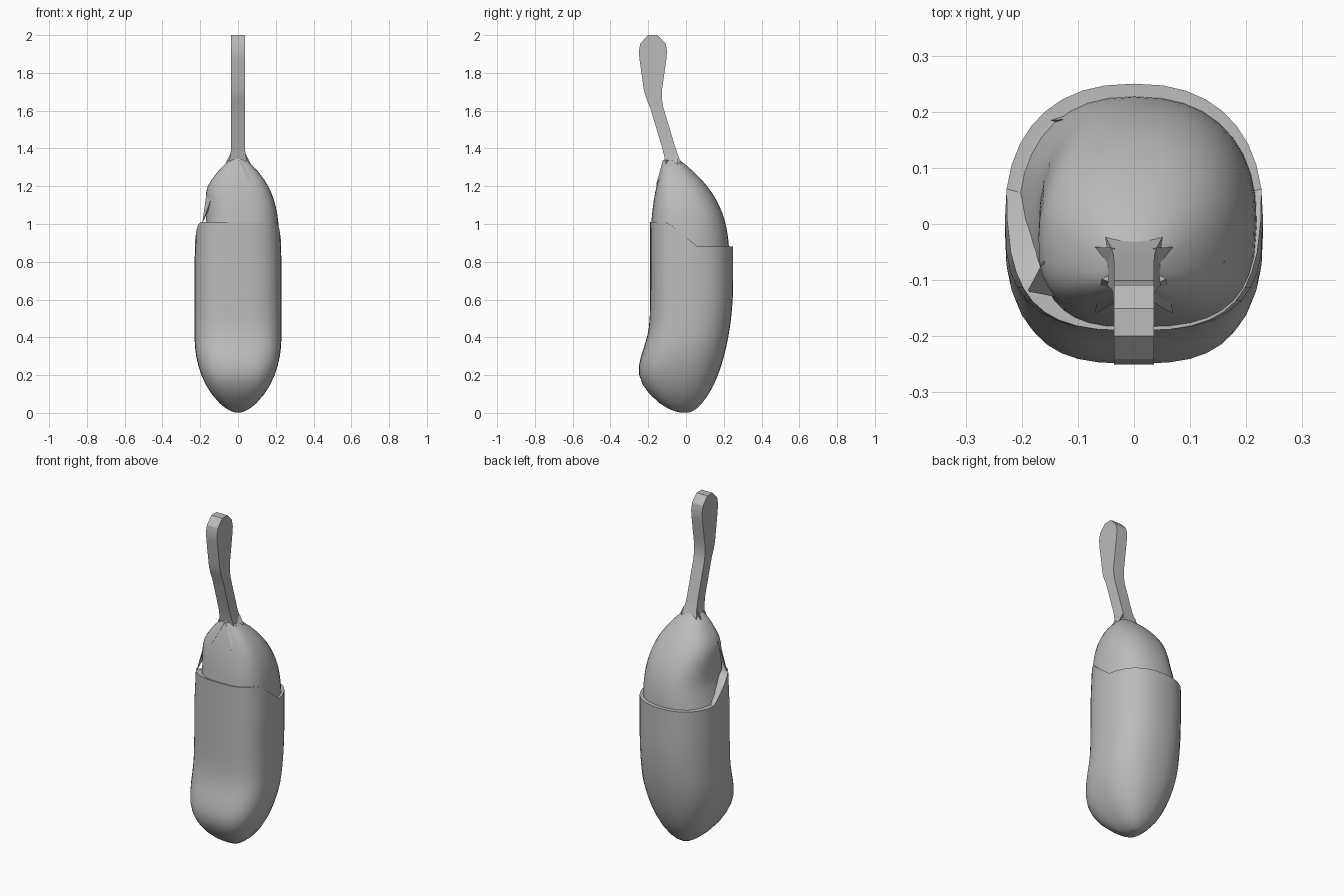
import bpy, bmesh, math
from mathutils import Vector

cube = bpy.data.objects.get("Cube")
if cube:
    bpy.data.objects.remove(cube)

# the single grey material
grey = bpy.data.materials.new("plain grey")
grey.use_nodes = True
grey.diffuse_color = (0.5, 0.5, 0.5, 1)
grey.node_tree.nodes["Principled BSDF"].inputs["Base Color"].default_value = grey.diffuse_color


def clamp(value):
    return min(1, max(0, value))


def spread(start, end, count):
    """Evenly spaced heights from start to end."""
    return [start + (end - start) * step / count for step in range(count + 1)]


def rounded(height, reach, power=0.5):
    """Grow from nothing to full size like the bottom of an egg."""
    return (1 - (1 - clamp(height / reach)) ** 2) ** power


def loft(name, rings, angle=35):
    """Skin a stack of equal-length point rings and close both ends."""
    bm = bmesh.new()
    loops = [[bm.verts.new(point) for point in ring] for ring in rings]
    for lower, upper in zip(loops, loops[1:]):
        for i in range(len(lower)):
            bm.faces.new((lower[i - 1], lower[i], upper[i], upper[i - 1]))
    bm.faces.new(reversed(loops[0]))
    bm.faces.new(loops[-1])
    bmesh.ops.recalc_face_normals(bm, faces=bm.faces)
    mesh = bpy.data.meshes.new(name)
    bm.to_mesh(mesh)
    bm.free()
    mesh.materials.append(grey)
    obj = bpy.data.objects.new(name, mesh)
    bpy.context.collection.objects.link(obj)
    bpy.ops.object.select_all(action='DESELECT')
    obj.select_set(True)
    bpy.context.view_layer.objects.active = obj
    bpy.ops.object.shade_smooth_by_angle(angle=math.radians(angle))


def section(z, front, back, right, left, count=36):
    """Rounded section: boxy at the front, rounder at the back."""
    middle = front + (back - front) * 0.45
    ring = []
    for i in range(count):
        turn = math.tau * i / count
        across, along = math.cos(turn), math.sin(turn)
        power = 0.85 if along > 0 else 0.7
        x = math.copysign(abs(across) ** power, across) * (left if across > 0 else right)
        y = math.copysign(abs(along) ** power, along) * (back - middle if along > 0 else middle - front)
        ring.append(Vector((x, middle + y, z)))
    return ring


def skin_section(z):
    """Lower skin: egg bottom with a bulge low on the front."""
    bulge = 0.06 * math.exp(-((z - 0.23) / 0.15) ** 2)
    front = -0.19 * rounded(z, 0.2) - bulge * rounded(z, 0.1)
    back = 0.25 * rounded(z, 0.7, 0.55)
    width = 0.23 * rounded(z, 0.4, 0.6)
    return section(z, front, back, width, width)


def flesh_section(z):
    """Peeled top: a dome leaning to the front, cut narrower on one side."""
    rise = (z - 0.75) / 0.6
    front = -0.19 + 0.08 * rise ** 3
    back = -0.05 + 0.28 * (1 - rise ** 3)
    left = 0.03 + 0.19 * (1 - rise ** 4)
    right = min(left, 0.17 + 0.3 * max(0, 1 - z))
    return section(z, front, back, right, left)


def stem_section(z):
    """Stem: flat sided, flared at the foot, with a rounded broad head."""
    flare = clamp((1.42 - z) / 0.18) ** 2
    head = clamp((z - 1.62) / 0.28)
    tip = rounded(2.005 - z, 0.09)
    depth = (0.035 + 0.02 * flare + 0.04 * head) * tip
    width = 0.036 + 0.045 * flare
    centre = max(-0.175, -0.09 - 0.3 * (z - 1.4))
    corners = ((-1, -1), (1, -1), (1, 1), (-1, 1))
    return [(width * x, centre + depth * y, z) for x, y in corners]


# lower skin, its rim level at the back and climbing towards the front
bottom = [skin_section(z) for z in (0.003, 0.01, 0.025)]
wall = [skin_section(z) for z in spread(0.05, 0.8, 15)]
rim = skin_section(0.88)
for point in rim:
    climb = clamp((0.06 - point.y) / 0.16)
    point.z += 0.13 * climb
    point.x *= 1 - 0.05 * climb
shelf = [Vector((point.x * 0.6, point.y * 0.6, point.z)) for point in rim]
loft("lower_skin", bottom + wall + [rim, shelf])

# peeled top and stem
loft("peeled_top", [flesh_section(z) for z in spread(0.75, 1.35, 16)])
loft("stem", [stem_section(z) for z in spread(1.24, 2, 18)], angle=25)


def flap(name, root, tip, width, thickness):
    """A torn pointed strip running from root down to tip."""
    root, tip = Vector(root), Vector(tip)
    outward = Vector((tip.x, tip.y, 0)).normalized()
    side = outward.cross(Vector((0, 0, 1))) * width
    base = [root - side, root + side, root - outward * thickness]
    loft(name, [base, [tip.lerp(corner, 0.04) for corner in base]], angle=20)


# torn flaps around the stem foot, the shoulders and the back of the rim
for side, name in ((-1, "right"), (1, "left")):
    flap("front_stem_flap_" + name, (side * 0.03, -0.11, 1.34), (side * 0.07, -0.16, 1.2), 0.03, 0.04)
    flap("side_stem_flap_" + name, (side * 0.03, -0.07, 1.37), (side * 0.1, -0.04, 1.25), 0.03, 0.04)
    flap("shoulder_flap_" + name, (side * 0.14, -0.1, 1.2), (side * 0.19, -0.12, 1), 0.04, 0.05)
flap("back_rim_flap", (-0.1, 0.2, 0.88), (-0.06, 0.19, 1), 0.05, 0.04)
